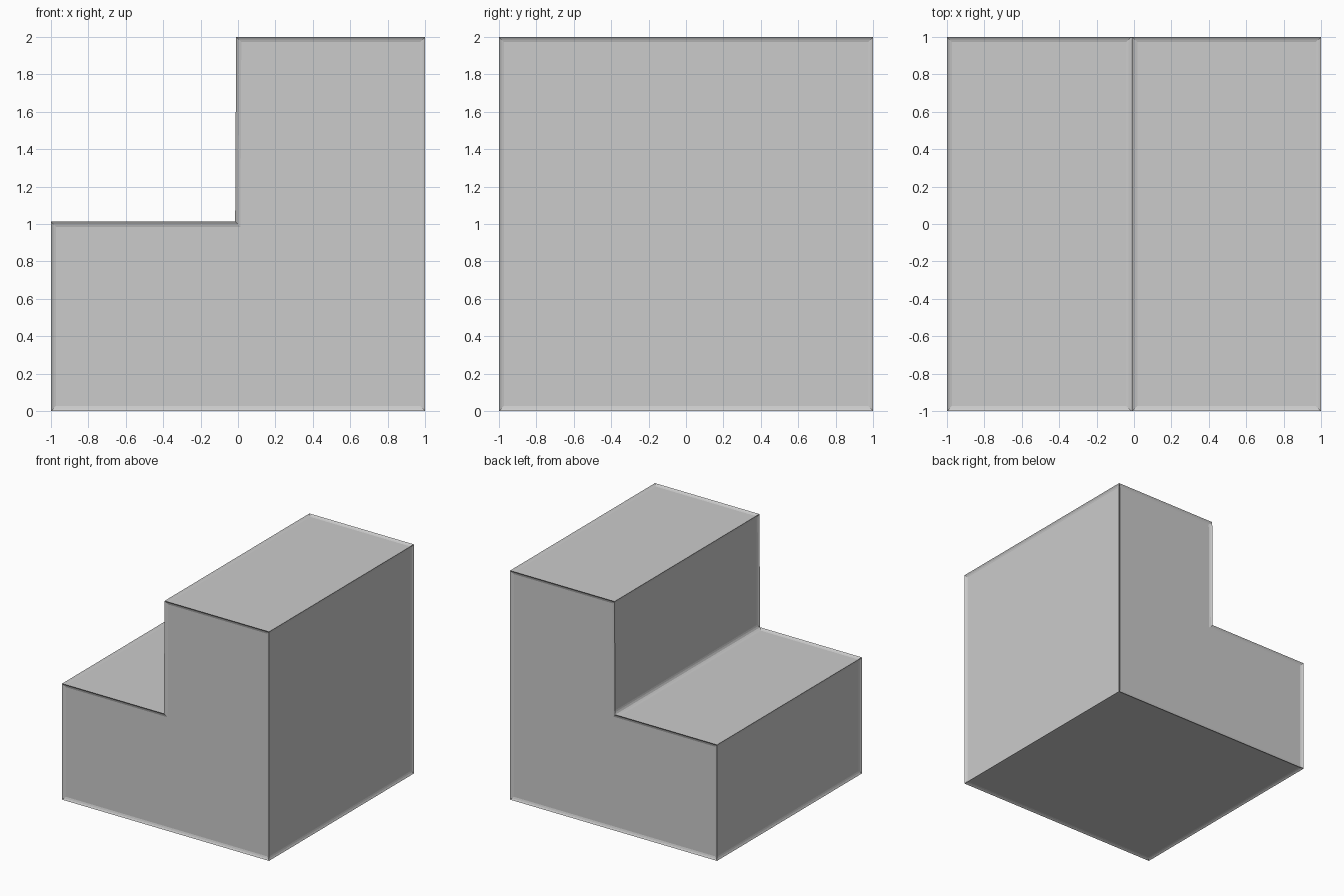
import bpy, bmesh
from mathutils import Vector

if "Cube" in bpy.data.objects:
    bpy.data.objects.remove(bpy.data.objects["Cube"])

# L-shaped step profile (x, z), seen from the front
profile = [(-1, 0), (1, 0), (1, 2), (-0.01, 2), (-0.015, 1.013), (-1, 1.013)]

bm = bmesh.new()
front = bm.faces.new([bm.verts.new((x, -1, z)) for x, z in profile])

# Extrude the profile to full depth
back = bmesh.ops.extrude_face_region(bm, geom=[front], use_keep_orig=True)
bmesh.ops.translate(bm, vec=Vector((0, 2, 0)),
                    verts=[v for v in back["geom"] if isinstance(v, bmesh.types.BMVert)])
bmesh.ops.recalc_face_normals(bm, faces=bm.faces[:])

# Slightly dished panels: every side sinks in two shallow rings behind its sharp rim
panels = bm.faces[:]
for width, sink in ((0.014, 0.008), (0.014, 0.004)):
    bmesh.ops.inset_individual(bm, faces=panels, thickness=width, depth=-sink,
                               use_even_offset=True)

mesh = bpy.data.meshes.new("step_block")
bm.to_mesh(mesh)
bm.free()
bpy.context.collection.objects.link(bpy.data.objects.new("step_block", mesh))
